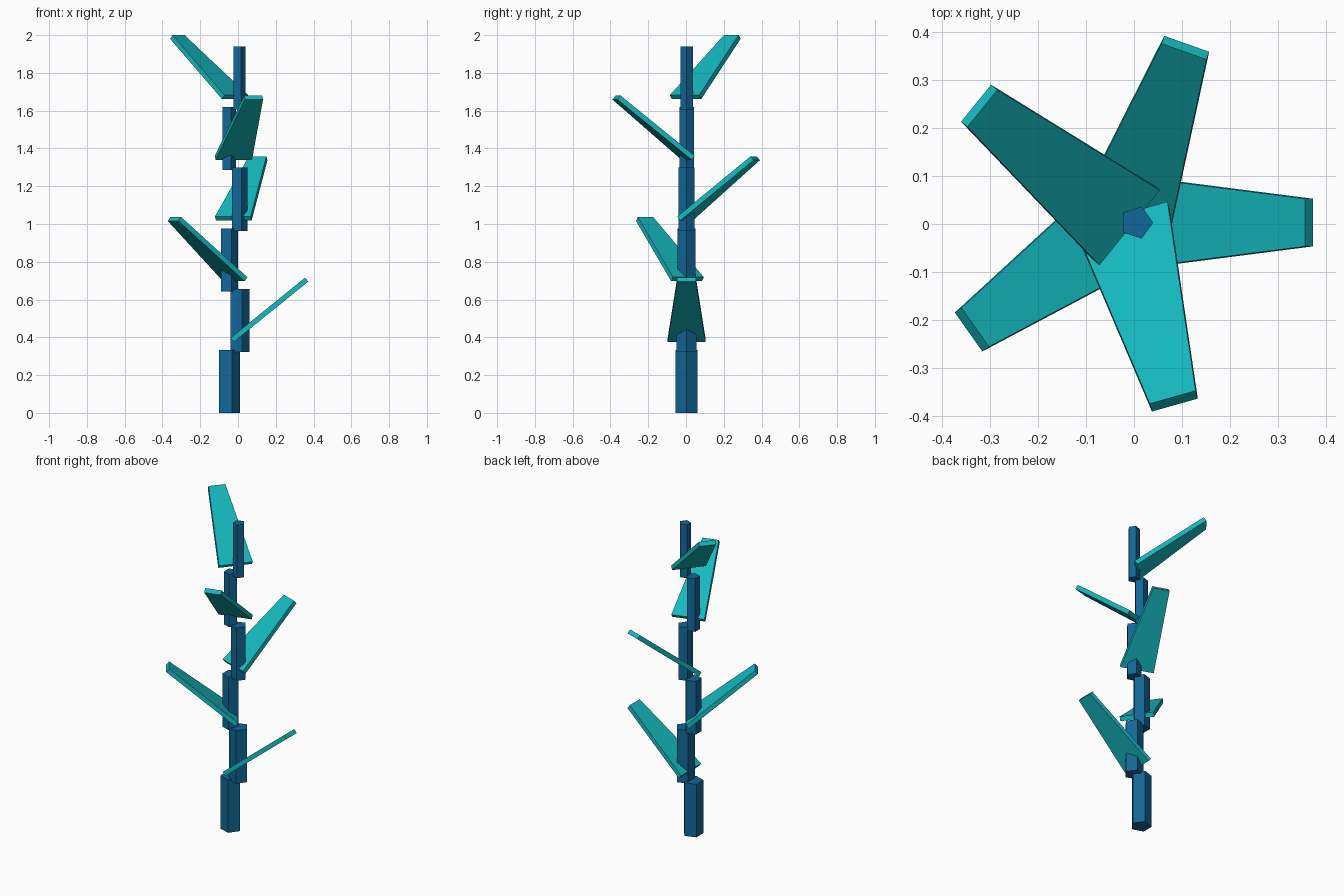
import bpy
import bmesh
import math
from mathutils import Matrix, Vector

cube = bpy.data.objects.get("Cube")
if cube:
    bpy.data.objects.remove(cube, do_unlink=True)


def make_material(name, rgb):
    mat = bpy.data.materials.new(name)
    mat.use_nodes = True
    mat.diffuse_color = (*rgb, 1)
    mat.node_tree.nodes["Principled BSDF"].inputs["Base Color"].default_value = (*rgb, 1)
    return mat


def add_object(name, bm, mat):
    bmesh.ops.recalc_face_normals(bm, faces=bm.faces)
    mesh = bpy.data.meshes.new(name)
    bm.to_mesh(mesh)
    bm.free()
    mesh.materials.append(mat)
    obj = bpy.data.objects.new(name, mesh)
    bpy.context.collection.objects.link(obj)
    return obj


blue = make_material("deep blue", (0.006, 0.135, 0.31))
teal = make_material("teal", (0.007, 0.48, 0.51))

STEP = 0.3213        # vertical spacing of segments and leaves
AXIS_Y = 0.003


def stem_segment(i):
    """Five-sided prism, zigzagging left and right and thinning upward."""
    height = 0.334
    radius = 0.061 - 0.0052 * i
    x = 0.005 if i % 2 else -0.05
    bm = bmesh.new()
    bmesh.ops.create_cone(bm, cap_ends=True, segments=5, radius1=radius,
                          radius2=radius, depth=height)
    # Turn one corner of the pentagon towards +x
    corner = max(bm.verts, key=lambda v: v.co.x).co
    turn = Matrix.Rotation(-math.atan2(corner.y, corner.x), 4, "Z")
    place = Matrix.Translation((x, AXIS_Y, i * STEP + height / 2))
    bm.transform(place @ turn)
    add_object(f"stem_segment_{i + 1}", bm, blue)


def leaf(i):
    """Tapered slab, tilted up and turned around the stem."""
    length, thickness = 0.507, 0.027
    base_half, tip_half = 0.1, 0.0495
    outline = [(0, -base_half), (length, -tip_half),
               (length, tip_half), (0, base_half)]
    bm = bmesh.new()
    face = bm.faces.new([bm.verts.new((x, y, 0)) for x, y in outline])
    top = bmesh.ops.extrude_face_region(bm, geom=[face])["geom"]
    bmesh.ops.translate(bm, vec=Vector((0, 0, thickness)),
                        verts=[g for g in top if isinstance(g, bmesh.types.BMVert)])
    tilt = Matrix.Rotation(math.radians(-39), 4, "Y")
    turn = Matrix.Rotation(math.radians(215.25 * i), 4, "Z")
    place = Matrix.Translation((-0.022, AXIS_Y, 0.376 + i * STEP))
    bm.transform(place @ turn @ tilt)
    add_object(f"leaf_{i + 1}", bm, teal)


for i in range(6):
    stem_segment(i)
for i in range(5):
    leaf(i)
